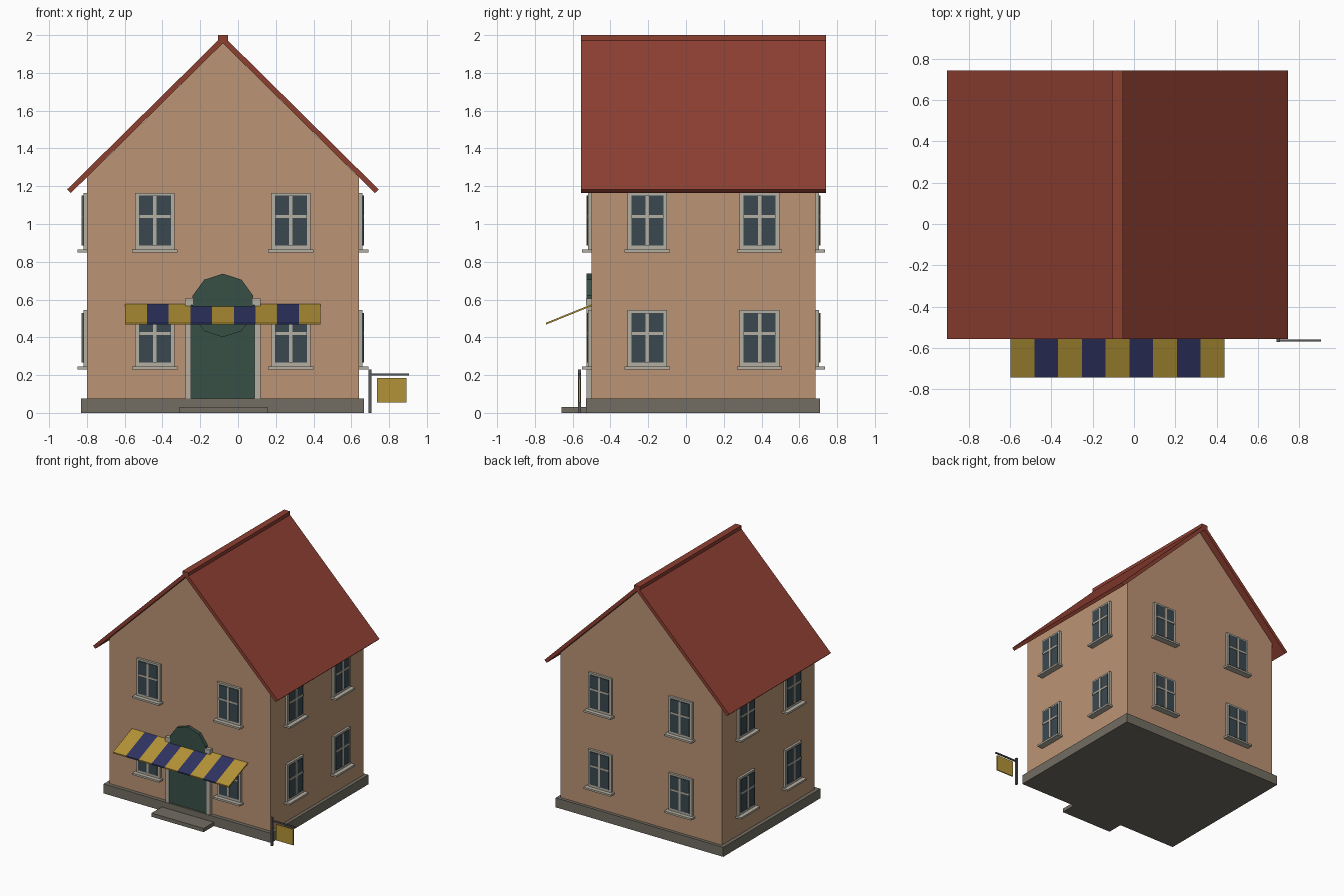
import bpy, bmesh, math
from mathutils import Vector

cube = bpy.data.objects.get("Cube")
if cube:
    bpy.data.objects.remove(cube, do_unlink=True)


def material(name, rgb):
    m = bpy.data.materials.new(name)
    m.use_nodes = True
    m.diffuse_color = (*rgb, 1)
    m.node_tree.nodes["Principled BSDF"].inputs["Base Color"].default_value = (*rgb, 1)
    return m


PLASTER = material("plaster", (0.50, 0.295, 0.175))
ROOF = material("roof red", (0.27, 0.05, 0.031))
STONE = material("grey stone", (0.17, 0.155, 0.125))
TRIM = material("pale trim", (0.46, 0.43, 0.36))
GLASS = material("dark glass", (0.042, 0.066, 0.079))
GREEN = material("door green", (0.040, 0.080, 0.061))
GOLD = material("gold", (0.45, 0.29, 0.038))
BLUE = material("navy blue", (0.028, 0.034, 0.122))
METAL = material("dark metal", (0.10, 0.10, 0.10))

CX, CY = -0.08, 0.0925      # centre of the house


def add_prism(bm, profile, a, b, along="y", slot=0):
    """Extrude a closed profile: (x, z) along y, or (y, z) along x."""
    def point(u, v, t):
        return (u, t, v) if along == "y" else (t, u, v)
    start = [bm.verts.new(point(u, v, a)) for u, v in profile]
    end = [bm.verts.new(point(u, v, b)) for u, v in profile]
    faces = [bm.faces.new(start), bm.faces.new(end)]
    n = len(profile)
    for i in range(n):
        j = (i + 1) % n
        faces.append(bm.faces.new((start[i], start[j], end[j], end[i])))
    for f in faces:
        f.material_index = slot


def add_box(bm, x, y, z, slot=0):
    rect = [(x[0], z[0]), (x[1], z[0]), (x[1], z[1]), (x[0], z[1])]
    add_prism(bm, rect, y[0], y[1], "y", slot)


def to_mesh(bm, name, mats):
    bmesh.ops.recalc_face_normals(bm, faces=bm.faces)
    me = bpy.data.meshes.new(name)
    bm.to_mesh(me)
    bm.free()
    for m in mats:
        me.materials.append(m)
    return me


def place(name, me, loc=(0, 0, 0), turn=0):
    ob = bpy.data.objects.new(name, me)
    ob.location = loc
    ob.rotation_euler.z = turn
    bpy.context.scene.collection.objects.link(ob)
    return ob


def box(name, mat, x, y, z):
    bm = bmesh.new()
    add_box(bm, x, y, z)
    return place(name, to_mesh(bm, name, [mat]))


def prism(name, mat, profile, a, b):
    bm = bmesh.new()
    add_prism(bm, profile, a, b)
    return place(name, to_mesh(bm, name, [mat]))


def symmetric(half):
    """Complete a left half profile by mirroring it about the house centre."""
    return half + [(2 * CX - x, z) for x, z in reversed(half) if x != CX]


# House body
box("plinth", STONE, (-0.83, 0.667), (-0.53, 0.71), (0, 0.077))
prism("walls", PLASTER, symmetric([(-0.80, 0.07), (-0.80, 1.247), (CX, 1.957)]),
      -0.50, 0.685)

# Roof: chevron section with a ridge cap
outer = symmetric([(-0.905, 1.183), (CX, 1.997)])
inner = symmetric([(-0.885, 1.164), (CX, 1.957)])
prism("roof", ROOF, outer + inner[::-1], -0.557, 0.742)
box("ridge_cap", ROOF, (CX - 0.027, CX + 0.027), (-0.557, 0.742), (1.972, 2.0))

# Window: frame, glass, glazing bars and sill, outward is -y
bm = bmesh.new()
add_box(bm, (-0.105, 0.105), (-0.018, 0.004), (0.015, 0.315), 0)
add_box(bm, (-0.085, 0.085), (-0.024, 0), (0.036, 0.30), 1)
add_box(bm, (-0.009, 0.009), (-0.028, 0), (0.036, 0.30), 0)
add_box(bm, (-0.085, 0.085), (-0.028, 0), (0.183, 0.197), 0)
add_box(bm, (-0.12, 0.12), (-0.05, 0.004), (0, 0.015), 0)
window = to_mesh(bm, "window", [TRIM, GLASS])

for floor, z in (("lower", 0.23), ("upper", 0.85)):
    for n, side in enumerate((-1, 1), 1):
        fx, sy = CX + side * 0.36, CY + side * 0.297
        place(f"{floor}_front_window_{n}", window, (fx, -0.50, z))
        place(f"{floor}_back_window_{n}", window, (fx, 0.685, z), math.pi)
        place(f"{floor}_left_window_{n}", window, (0.64, sy, z), math.pi / 2)
        place(f"{floor}_right_window_{n}", window, (-0.80, sy, z), -math.pi / 2)

# Doorway: leaf, ten-sided arch, jambs, capitals and step
box("door", GREEN, (CX - 0.17, CX + 0.17), (-0.518, -0.49), (0.077, 0.57))
arch = [(CX + 0.168 * math.sin(math.tau * i / 10), 0.569 + 0.168 * math.cos(math.tau * i / 10))
        for i in range(10)]
prism("door_arch", GREEN, arch, -0.528, -0.49)
for name, s in (("right", -1), ("left", 1)):
    box(f"{name}_door_jamb", TRIM, sorted((CX + s * 0.168, CX + s * 0.199)),
        (-0.526, -0.49), (0.077, 0.57))
    box(f"{name}_door_capital", TRIM, sorted((CX + s * 0.158, CX + s * 0.2)),
        (-0.53, -0.49), (0.57, 0.605))
box("door_step", STONE, (-0.31, 0.155), (-0.66, -0.52), (0, 0.03))

# Awning: sloping sheet cut into nine stripes
STRIPE, LEFT_END = 0.115, CX - 0.5175
bm = bmesh.new()
add_prism(bm, [(-0.742, 0.467), (-0.742, 0.477), (-0.498, 0.576), (-0.498, 0.566)],
          LEFT_END, LEFT_END + 9 * STRIPE, "x")
for i in range(1, 9):
    bmesh.ops.bisect_plane(bm, geom=bm.verts[:] + bm.edges[:] + bm.faces[:],
                           plane_co=(LEFT_END + i * STRIPE, 0, 0), plane_no=Vector((1, 0, 0)))
for f in bm.faces:
    stripe = int((f.calc_center_median().x - LEFT_END) / STRIPE)
    f.material_index = stripe % 2 if stripe < 9 else 0
place("awning", to_mesh(bm, "awning", [GOLD, BLUE]))

# Hanging sign beside the house
box("sign_post", METAL, (0.69, 0.706), (-0.572, -0.556), (0, 0.23))
box("sign_arm", METAL, (0.69, 0.905), (-0.569, -0.558), (0.197, 0.208))
box("sign_board", GOLD, (0.737, 0.891), (-0.568, -0.559), (0.055, 0.184))
